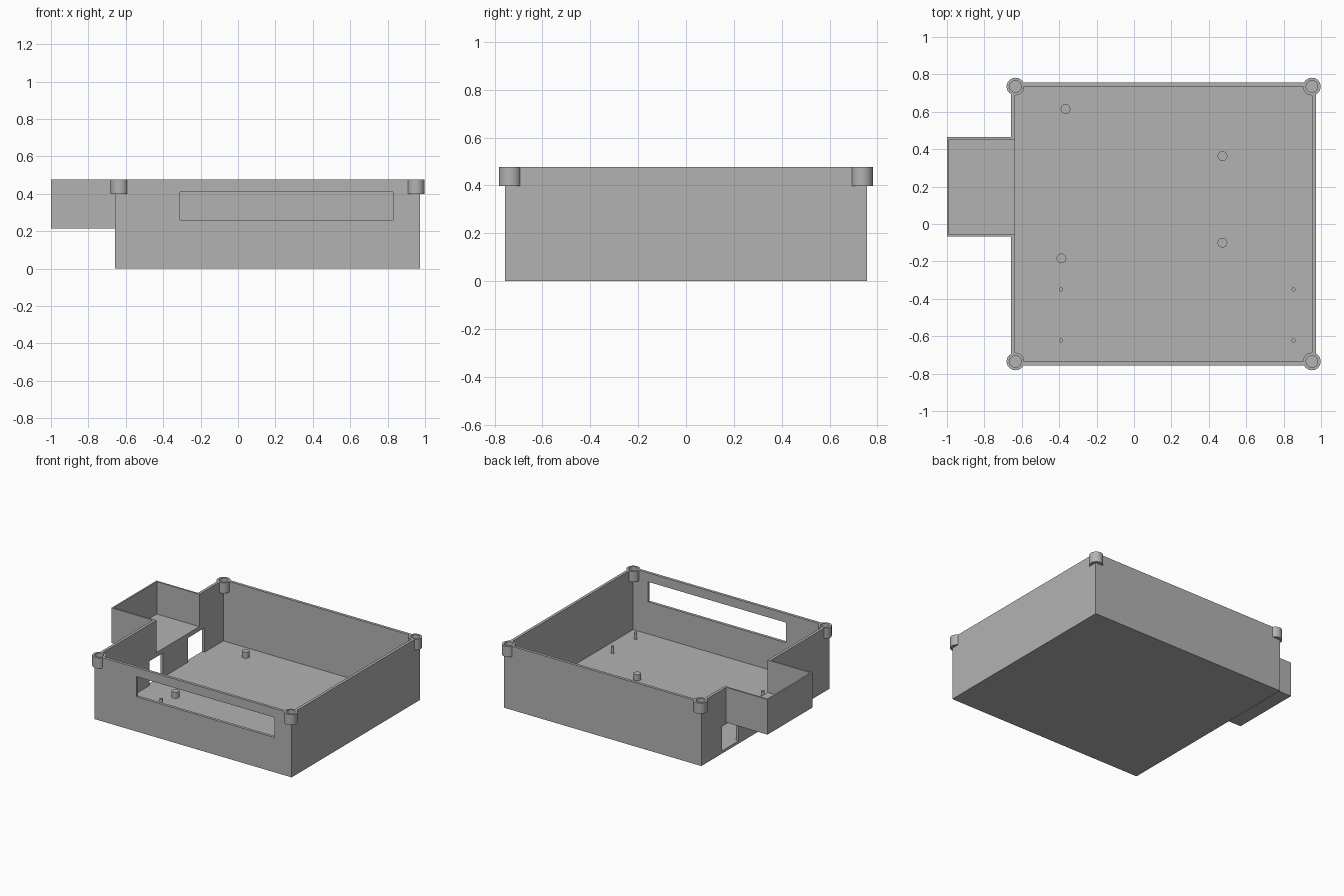
import bpy, bmesh, math
from mathutils import Matrix, Vector

cube = bpy.data.objects.get("Cube")
if cube:
    bpy.data.objects.remove(cube, do_unlink=True)

grey = bpy.data.materials.new("plain grey")
grey.use_nodes = True
COLOUR = (0.45, 0.45, 0.45, 1)
grey.diffuse_color = COLOUR
grey.node_tree.nodes["Principled BSDF"].inputs["Base Color"].default_value = COLOUR


def finish(name, bm):
    mesh = bpy.data.meshes.new(name)
    bm.to_mesh(mesh)
    bm.free()
    mesh.materials.append(grey)
    obj = bpy.data.objects.new(name, mesh)
    bpy.context.collection.objects.link(obj)
    return obj


def box(name, x, y, z):
    """Box from (low, high) ranges on each axis."""
    bm = bmesh.new()
    bmesh.ops.create_cube(bm, size=1)
    for v in bm.verts:
        v.co = Vector([r[0] if c < 0 else r[1] for c, r in zip(v.co, (x, y, z))])
    return finish(name, bm)


def cylinder(name, x, y, radius, z, sides=48):
    bm = bmesh.new()
    mid = Matrix.Translation((x, y, (z[0] + z[1]) / 2))
    bmesh.ops.create_cone(bm, cap_ends=True, segments=sides, radius1=radius,
                          radius2=radius, depth=z[1] - z[0], matrix=mid)
    return finish(name, bm)


def combine(target, tool, operation):
    """Apply a boolean and discard the tool."""
    mod = target.modifiers.new("boolean", 'BOOLEAN')
    mod.operation, mod.solver, mod.object = operation, 'EXACT', tool
    graph = bpy.context.evaluated_depsgraph_get()
    mesh = bpy.data.meshes.new_from_object(target.evaluated_get(graph))
    target.modifiers.clear()
    target.data = mesh
    bpy.data.objects.remove(tool, do_unlink=True)


def smooth(obj):
    bpy.ops.object.select_all(action='DESELECT')
    obj.select_set(True)
    bpy.context.view_layer.objects.active = obj
    bpy.ops.object.shade_smooth_by_angle(angle=math.radians(30))


LEFT, RIGHT, DEPTH, TOP = -0.657, 0.974, 0.757, 0.477
WALL, FLOOR = 0.021, 0.02

# Main tray with the raised side bay, open at the top
case = box("case", (LEFT, RIGHT), (-DEPTH, DEPTH), (0, TOP))
combine(case, box("bay", (-1, LEFT + 0.01), (-0.068, 0.465), (0.215, TOP)), 'UNION')
inner = DEPTH - WALL
cuts = [
    # main cavity, bay cavity, front window, two side openings
    ((LEFT + WALL, RIGHT - WALL), (-inner, inner), (FLOOR, 1)),
    ((-0.988, LEFT + 0.1), (-0.056, 0.452), (0.235, 1)),
    ((-0.31, 0.83), (-1, -0.7), (0.26, 0.41)),
    ((-0.8, -0.6), (-0.14, 0.02), (FLOOR, 0.202)),
    ((-0.8, -0.6), (0.315, 0.515), (FLOOR, 0.202)),
]
for ranges in cuts:
    combine(case, box("cutter", *ranges), 'DIFFERENCE')

# Screw bosses on the four corners
for x in (-0.634, 0.951):
    for y in (-0.735, 0.735):
        combine(case, cylinder("boss", x, y, 0.047, (0.398, TOP)), 'UNION')
        combine(case, cylinder("hole", x, y, 0.031, (0.41, 1)), 'DIFFERENCE')
smooth(case)

# Stand-off posts on the floor
for x, y in ((-0.366, 0.615), (0.473, 0.363), (0.473, -0.1), (-0.388, -0.184)):
    smooth(cylinder("standoff", x, y, 0.026, (FLOOR - 0.01, 0.065), 32))

# Thin locating pins near the front
for x in (-0.39, 0.853):
    for y in (-0.35, -0.623):
        smooth(cylinder("locating_pin", x, y, 0.011, (FLOOR - 0.01, 0.07), 24))
